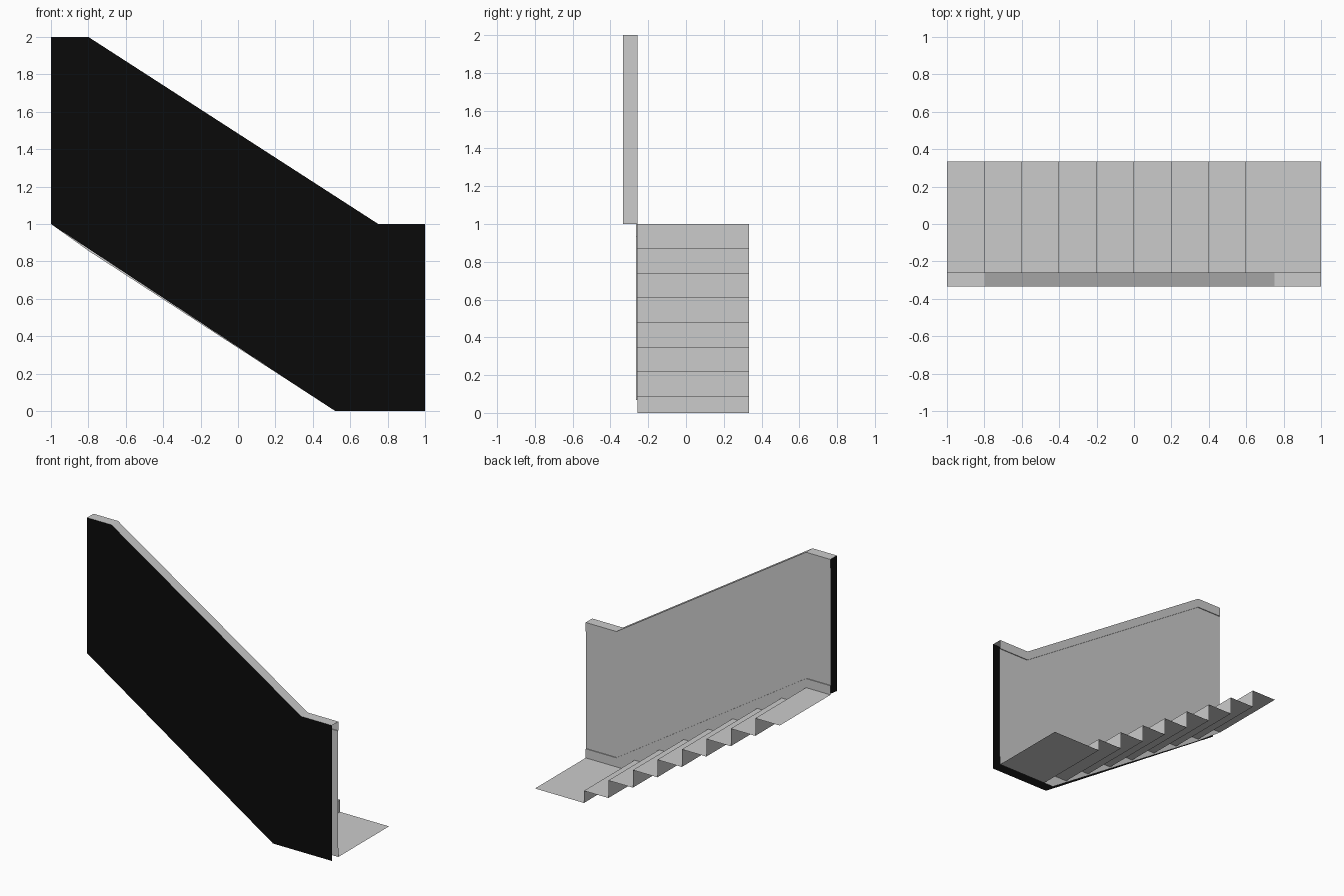
import bpy, bmesh
from mathutils import Vector

if "Cube" in bpy.data.objects:
    bpy.data.objects.remove(bpy.data.objects["Cube"])

FRONT, RECESS, BACK, OUTER = -0.334, -0.264, -0.258, 0.334
BAND = 0.067


def build(name, polys, facing, color=None):
    """Open sheet from polygons, each face turned toward the given direction."""
    bm = bmesh.new()
    for pts in polys:
        bm.faces.new([bm.verts.new(p) for p in pts])
    bmesh.ops.remove_doubles(bm, verts=bm.verts, dist=1e-5)
    bm.normal_update()
    for f in bm.faces:
        if f.normal.dot(Vector(facing)) < 0:
            f.normal_flip()
    mesh = bpy.data.meshes.new(name)
    bm.to_mesh(mesh)
    bm.free()
    obj = bpy.data.objects.new(name, mesh)
    bpy.context.collection.objects.link(obj)
    if color:
        mat = bpy.data.materials.new(name + "_paint")
        mat.diffuse_color = color
        mat.use_nodes = True
        mat.node_tree.nodes["Principled BSDF"].inputs["Base Color"].default_value = mat.diffuse_color
        mesh.materials.append(mat)
    return obj


def panel(upper, lower, y):
    return [[(x, y, z) for x, z in upper + lower[::-1]]]


def sweep(line, y0, y1):
    return [[(a[0], y0, a[1]), (b[0], y0, b[1]), (b[0], y1, b[1]), (a[0], y1, a[1])]
            for a, b in zip(line, line[1:])]


def drop(line, dz):
    return [(x, z - dz) for x, z in line]


# Profiles in x, z
top = [(-1, 2), (-0.8, 2), (0.75, 1), (1, 1)]
rail_low = drop(top, BAND)
skirt_top = drop(top, 1 - BAND)
skirt_low = [(-1, 1), (-0.8, 0.857), (0.52, 0), (1, 0)]
front_low = [(-1, 1), (0.52, 0), (1, 0)]

# Black outer cladding; wall ends and underside stay open
build("outer_cladding", panel(top, front_low, FRONT), (0, -1, 0), (0.003, 0.003, 0.003, 1))

# Wall cap
build("wall_cap", sweep(top, FRONT, BACK), (0, 0, 1))

# Inner wall: raised rail band, recessed panel, raised skirting
build("rail_band", panel(top, rail_low, BACK), (0, 1, 0))
build("rail_band_lip", sweep(rail_low, RECESS, BACK), (0, 0, -1))
build("inner_panel", panel(rail_low, skirt_top, RECESS), (0, 1, 0))
build("skirting_lip", sweep(skirt_top, RECESS, BACK), (0, 0, 1))
build("skirting", panel(skirt_top, skirt_low, BACK), (0, 1, 0))

# Stair sheet: eight risers, shorter last one, lower landing
line = [(-1, 1)]
for i in range(8):
    x = -0.8 + 0.2 * i
    line += [(x, 1 - 0.13 * i), (x, 1 - 0.13 * (i + 1) if i < 7 else 0)]
line.append((1, 0))
build("stair_flight", sweep(line, BACK, OUTER), (1, 0, 1))
